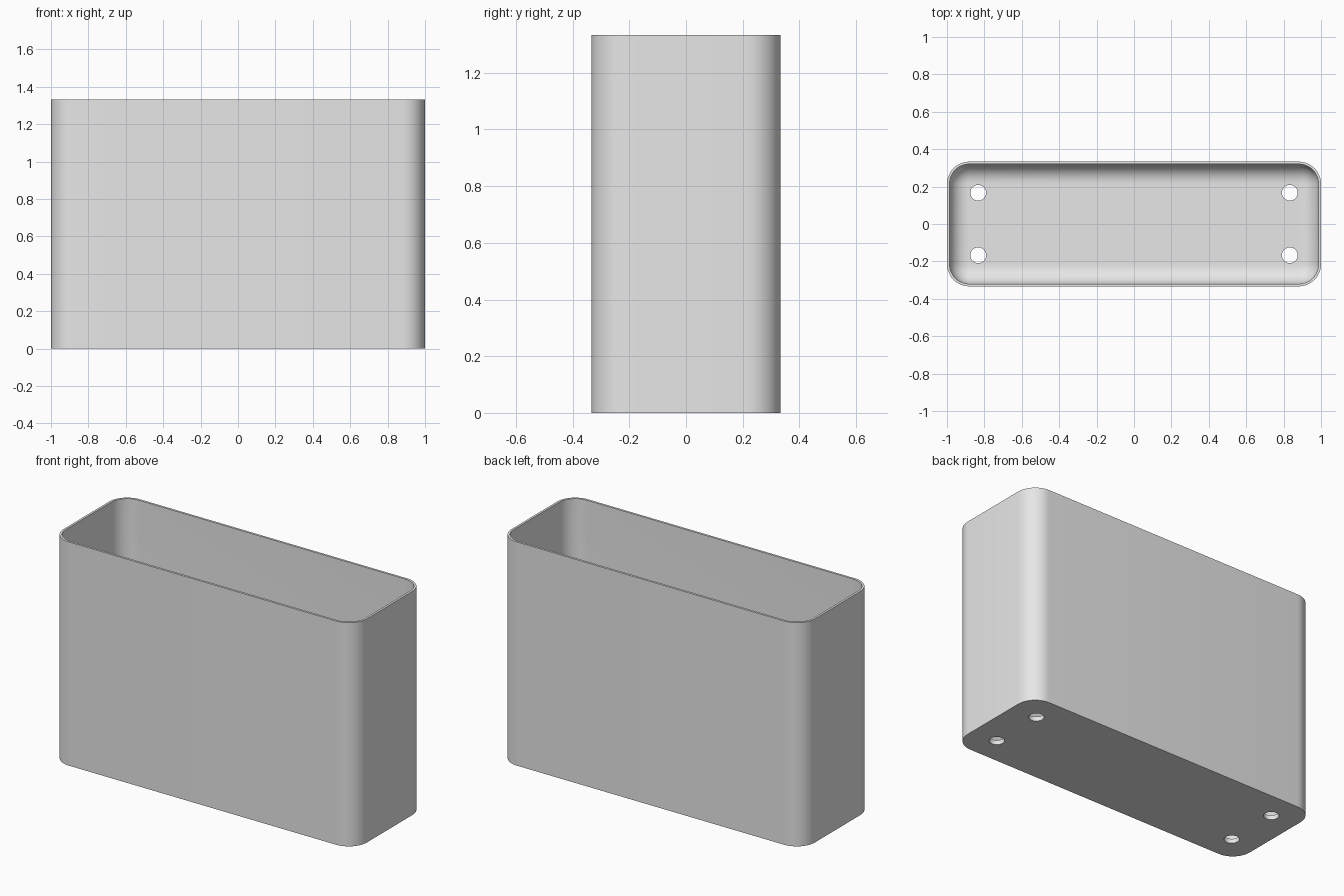
import bpy, bmesh, math

if "Cube" in bpy.data.objects:
    bpy.data.objects.remove(bpy.data.objects["Cube"])

LENGTH, DEPTH, HEIGHT = 2.0, 0.667, 1.333
CORNER = 0.12      # outer vertical corner radius
WALL = 0.0133      # wall thickness
FLOOR = 0.027      # floor thickness
FILLET = 0.1       # inner floor fillet radius
SEGS = 12          # segments per rounded corner


def rounded_ring(bm, inset, z):
    """Loop of vertices around an inset rounded rectangle."""
    r = CORNER - inset
    cx, cy = LENGTH / 2 - CORNER, DEPTH / 2 - CORNER
    ring = []
    for q, (sx, sy) in enumerate([(1, 1), (-1, 1), (-1, -1), (1, -1)]):
        for i in range(SEGS + 1):
            a = math.pi / 2 * (q + i / SEGS)
            ring.append(bm.verts.new((sx * cx + r * math.cos(a),
                                      sy * cy + r * math.sin(a), z)))
    return ring


# Wall section from outer bottom, over the rim, down to the floor fillet
section = [(0, 0), (0, HEIGHT), (WALL, HEIGHT)]
for i in range(11):
    a = math.pi / 2 * i / 10
    section.append((WALL + FILLET * (1 - math.cos(a)),
                    FLOOR + FILLET * (1 - math.sin(a))))

# Open bin shell
bm = bmesh.new()
rings = [rounded_ring(bm, inset, z) for inset, z in section]
for lower, upper in zip(rings, rings[1:]):
    n = len(lower)
    for i in range(n):
        j = (i + 1) % n
        bm.faces.new((lower[i], lower[j], upper[j], upper[i]))
bm.faces.new(reversed(rings[0]))
bm.faces.new(rings[-1])
bmesh.ops.recalc_face_normals(bm, faces=bm.faces)
mesh = bpy.data.meshes.new("bin_shell")
bm.to_mesh(mesh)
bm.free()
shell = bpy.data.objects.new("bin_shell", mesh)
bpy.context.collection.objects.link(shell)

grey = bpy.data.materials.new("light grey")
grey.diffuse_color = (0.8, 0.8, 0.8, 1)
grey.use_nodes = True
grey.node_tree.nodes["Principled BSDF"].inputs["Base Color"].default_value = grey.diffuse_color
mesh.materials.append(grey)

# Four drain holes through the floor
for sx in (-1, 1):
    for sy in (-1, 1):
        bpy.ops.mesh.primitive_cylinder_add(
            vertices=32, radius=0.042, depth=0.2,
            location=(sx * 0.833, sy * 0.167, 0))
        cutter = bpy.context.object
        cutter.name = "drain_hole_cutter"
        cutter.hide_render = True
        cut = shell.modifiers.new("drain_hole", 'BOOLEAN')
        cut.operation = 'DIFFERENCE'
        cut.solver = 'EXACT'
        cut.object = cutter
        bpy.context.view_layer.objects.active = shell
        bpy.ops.object.modifier_apply(modifier=cut.name)
        bpy.data.objects.remove(cutter)

# Smooth corners with crisp rim and base edges
bpy.ops.object.select_all(action='DESELECT')
shell.select_set(True)
bpy.context.view_layer.objects.active = shell
bpy.ops.object.shade_smooth_by_angle(angle=math.radians(35))
